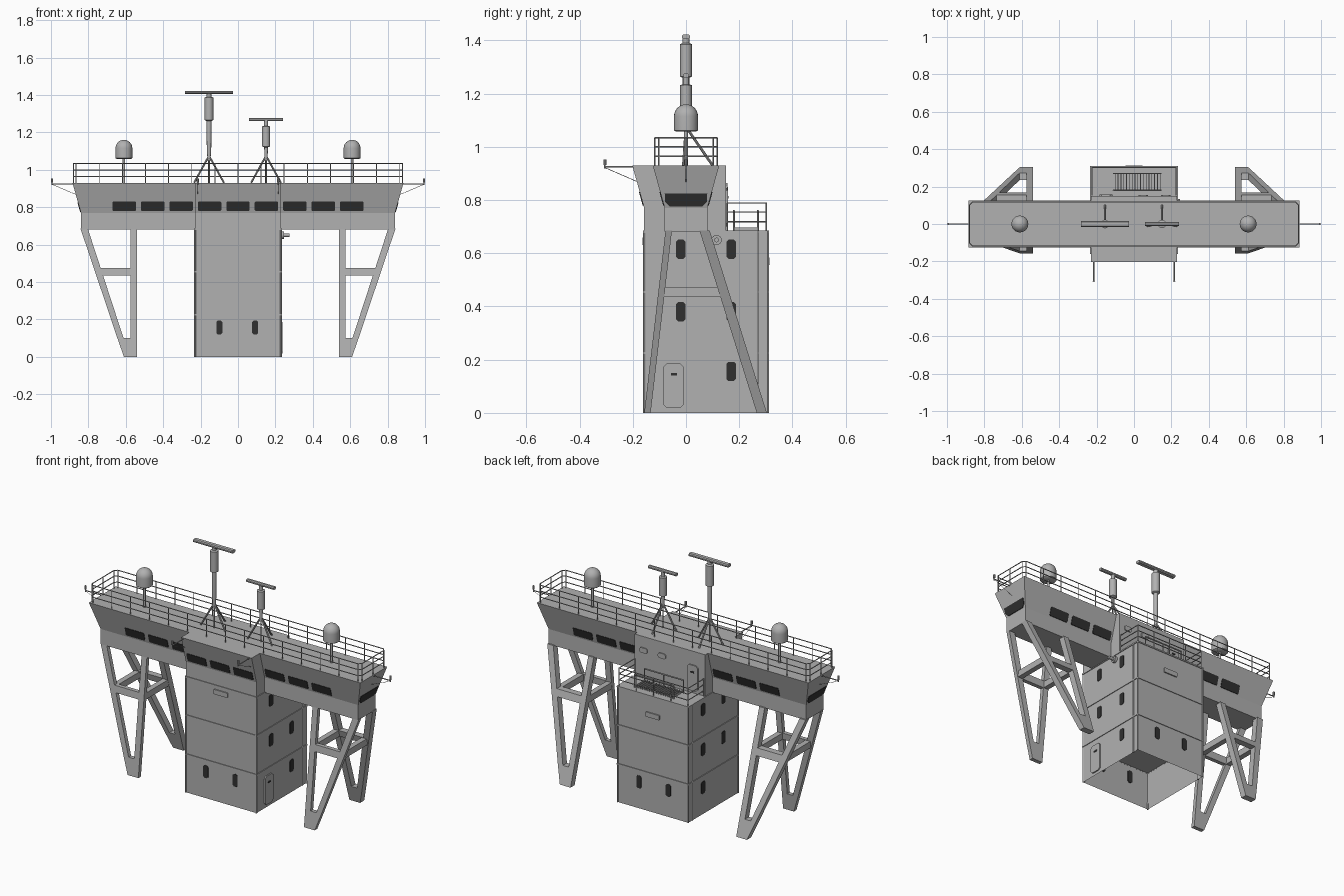
import bpy, bmesh, math
from mathutils import Vector

cube = bpy.data.objects.get("Cube")
if cube:
    bpy.data.objects.remove(cube, do_unlink=True)


def material(name, rgb):
    m = bpy.data.materials.new(name)
    m.use_nodes = True
    m.diffuse_color = (*rgb, 1)
    m.node_tree.nodes["Principled BSDF"].inputs["Base Color"].default_value = (*rgb, 1)
    return m


GREY = material("ship grey", (0.44, 0.44, 0.44))
DARK = material("dark glass", (0.03, 0.03, 0.03))


def finish(name, bm, mat=GREY, smooth=False):
    bmesh.ops.recalc_face_normals(bm, faces=bm.faces)
    me = bpy.data.meshes.new(name)
    bm.to_mesh(me)
    bm.free()
    ob = bpy.data.objects.new(name, me)
    bpy.context.collection.objects.link(ob)
    me.materials.append(mat)
    if smooth:
        bpy.ops.object.select_all(action='DESELECT')
        ob.select_set(True)
        bpy.context.view_layer.objects.active = ob
        bpy.ops.object.shade_smooth_by_angle(angle=math.radians(40))
    return ob


def loft(bm, rings):
    rows = [[bm.verts.new(p) for p in ring] for ring in rings]
    n = len(rows[0])
    for a, b in zip(rows, rows[1:]):
        for i in range(n):
            bm.faces.new((a[i], a[(i + 1) % n], b[(i + 1) % n], b[i]))
    bm.faces.new(rows[0])
    bm.faces.new(rows[-1])


def prism(bm, poly, place, w0, w1):
    loft(bm, [[place(u, v, w) for u, v in poly] for w in (w0, w1)])


def box(bm, x0, x1, y0, y1, z0, z1):
    prism(bm, [(x0, y0), (x1, y0), (x1, y1), (x0, y1)], lambda u, v, w: (u, v, w), z0, z1)


def tube(bm, a, b, r, n=6):
    a, b = Vector(a), Vector(b)
    q = (b - a).to_track_quat('Z', 'Y')
    ring = [q @ Vector((r * math.cos(t), r * math.sin(t), 0))
            for t in (2 * math.pi * i / n for i in range(n))]
    loft(bm, [[a + p for p in ring], [b + p for p in ring]])


def lathe(name, x, y, profile, n=24):
    bm = bmesh.new()
    loft(bm, [[(x + r * math.cos(2 * math.pi * i / n), y + r * math.sin(2 * math.pi * i / n), z)
               for i in range(n)] for r, z in profile])
    return finish(name, bm, smooth=True)


def pane(u, v, w, h, c=0.008):
    # Rectangle with clipped corners
    a, b = w / 2, h / 2
    return [(u + sx * p, v + sy * q) for sx, sy, p, q in (
        (-1, -1, a, b - c), (-1, -1, a - c, b), (1, -1, a - c, b), (1, -1, a, b - c),
        (1, 1, a, b - c), (1, 1, a - c, b), (-1, 1, a - c, b), (-1, 1, a, b - c))]


# Main dimensions
HX, Y0, Y1, DECK, ROOF = 0.23, -0.157, 0.307, 0.685, 0.93


def flare(z):
    return max(0, z - 0.77) / 0.16 * 0.045


# Wall mappings: u along the wall, v up, w outwards
def tower_front(u, v, w): return (u, Y0 - w, v)
def tower_back(u, v, w): return (u, Y1 + w, v)
def tower_left(u, v, w): return (HX + w, u, v)
def tower_right(u, v, w): return (-HX - w, u, v)
def wing_front(u, v, w): return (u, -0.08 - flare(v) - w, v)
def wing_back(u, v, w): return (u, 0.08 + flare(v) + w, v)
def block_front(u, v, w): return (u, -0.157 - flare(v) - w, v)
def block_back(u, v, w): return (u, 0.15 + w, v)


# Tower, hollow below the first floor
bm = bmesh.new()
box(bm, -HX, HX, Y0, Y1, 0, DECK)
bm.normal_update()
bmesh.ops.recalc_face_normals(bm, faces=bm.faces)
base = min(bm.faces, key=lambda f: f.calc_center_median().z)
bmesh.ops.inset_region(bm, faces=[base], thickness=0.005)
bmesh.ops.translate(bm, verts=base.verts, vec=(0, 0, 0.225))
finish("tower", bm)

# Floor bands and corner strips
bm = bmesh.new()
e = 0.004
for z in (0.225, 0.455, DECK - 0.004):
    for y in (Y0, Y1):
        box(bm, -HX - e, HX + e, y - e, y + e, z - e, z + e)
    for x in (-HX, HX):
        box(bm, x - e, x + e, Y0 - e, Y1 + e, z - e, z + e)
for x in (-HX, HX):
    for y in (Y0, Y1, Y1 - 0.037):
        tube(bm, (x, y, 0), (x, y, DECK), 0.005)
finish("tower_trim", bm)

# Bridge wings and central wheelhouse
bm = bmesh.new()
rings = []
for z in (DECK - 0.004, 0.77, ROOF):
    x, y = 0.84 + flare(z), 0.08 + flare(z)
    rings.append([(-x, -y, z), (x, -y, z), (x, y, z), (-x, y, z)])
loft(bm, rings)
finish("bridge_wings", bm)
bm = bmesh.new()
prism(bm, [(-0.157, DECK), (-0.157, 0.77), (-0.202, ROOF), (0.15, ROOF), (0.15, DECK)],
      lambda u, v, w: (w, u, v), -HX, HX)
finish("wheelhouse", bm)

# Windows
bm = bmesh.new()
for i in range(-4, 5):
    wall = block_front if abs(i) < 2 else wing_front
    prism(bm, pane(i * 0.152, 0.805, 0.125, 0.05, 0.004), wall, -0.001, 0.003)
    if abs(i) >= 2:
        prism(bm, pane(i * 0.152, 0.805, 0.125, 0.05, 0.004), wing_back, -0.001, 0.003)
for s in (-1, 1):
    prism(bm, [(-0.08, 0.825), (-0.078, 0.793), (-0.06, 0.775), (0.06, 0.775), (0.078, 0.793),
               (0.08, 0.825)], lambda u, v, w: (s * (0.84 + flare(v) + w), u, v), -0.001, 0.003)
for wall in (tower_front, tower_back):
    for x in (-0.1, 0.092):
        prism(bm, pane(x, 0.156, 0.032, 0.074), wall, -0.0065, 0.002)
for wall in (tower_left, tower_right):
    for y, z in ((0.17, 0.156), (0.17, 0.38), (0.17, 0.615), (-0.02, 0.38), (-0.02, 0.615)):
        prism(bm, pane(y, z, 0.037, 0.072), wall, -0.0065, 0.002)
finish("windows", bm, DARK)

# Doors, wall panels and hatches
bm = bmesh.new()
prism(bm, pane(-0.047, 0.102, 0.075, 0.168, 0.012), tower_left, 0, 0.007)
prism(bm, pane(-0.15, 0.775, 0.07, 0.15, 0.012), block_back, 0, 0.007)
for x in (0.05, 0.17):
    prism(bm, pane(x, 0.85, 0.05, 0.03), block_back, 0, 0.006)
prism(bm, pane(0, 0.645, 0.09, 0.028, 0.003), tower_front, 0, 0.007)
prism(bm, pane(0, 0.57, 0.09, 0.028, 0.003), tower_back, 0, 0.007)
finish("doors_and_panels", bm)
bm = bmesh.new()
prism(bm, pane(-0.045, 0.145, 0.024, 0.01, 0.002), tower_left, 0.006, 0.009)
prism(bm, pane(-0.15, 0.81, 0.024, 0.01, 0.002), block_back, 0.006, 0.009)
finish("door_slots", bm, DARK)

# Horn on the tower side
bm = bmesh.new()
tube(bm, (HX, 0.115, 0.65), (0.275, 0.115, 0.65), 0.009, 12)
tube(bm, (HX, 0.115, 0.65), (0.245, 0.115, 0.65), 0.019, 16)
finish("side_horn", bm, smooth=True)

# Support legs: open frames leaning forward and back, with cross ties
def front_y(z): return -0.145 + z / 0.685 * 0.08
def back_y(z): return 0.285 - z / 0.685 * 0.215


LEG_PARTS = (
    [(0.54, 0), (0.575, 0), (0.575, 0.685), (0.54, 0.685)],
    [(0.575, 0), (0.61, 0), (0.645, 0.1), (0.575, 0.1)],
    [(0.612, 0.1), (0.645, 0.1), (0.842, 0.685), (0.803, 0.685)],
    [(0.575, 0.435), (0.735, 0.435), (0.745, 0.475), (0.575, 0.475)])
for s, side in ((1, "left"), (-1, "right")):
    for lean, t, end in ((front_y, 0.012, "front"), (back_y, 0.019, "back")):
        bm = bmesh.new()
        for part in LEG_PARTS:
            prism(bm, part, lambda u, v, w: (s * u, lean(v) + w, v), -t, t)
        finish(f"{side}_{end}_leg", bm)
    bm = bmesh.new()
    for x in (0.557, 0.74):
        box(bm, s * x - 0.016, s * x + 0.016, front_y(0.455), back_y(0.455), 0.435, 0.473)
    finish(f"{side}_leg_ties", bm)


# Railings
def railing(name, path, heights, z, spacing, closed):
    bm = bmesh.new()
    for a, b in zip(path, path[1:] + path[:1] if closed else path[1:]):
        a, b = Vector((*a, z)), Vector((*b, z))
        for h in heights:
            up = Vector((0, 0, h))
            tube(bm, a + up, b + up, 0.0028, 5)
        n = max(1, round((b - a).length / spacing))
        for i in range(n + 1):
            p = a.lerp(b, i / n)
            tube(bm, p, p + Vector((0, 0, heights[-1])), 0.0028, 5)
    finish(name, bm)


rx, ry, c = 0.88, 0.117, 0.015
railing("roof_railing", [(-rx, c - ry), (c - rx, -ry), (rx - c, -ry), (rx, c - ry),
                         (rx, ry - c), (rx - c, ry), (c - rx, ry), (-rx, ry - c)],
        (0.034, 0.07, 0.104), ROOF, 0.125, True)
railing("deck_railing", [(-0.225, 0.155), (-0.225, 0.302), (0.225, 0.302), (0.225, 0.155)],
        (0.034, 0.07, 0.104), DECK, 0.11, False)

# Stair hatch on the rear deck
bm = bmesh.new()
for i in range(17):
    x = -0.1 + i * 0.015
    box(bm, x - 0.002, x + 0.002, 0.18, 0.27, DECK, DECK + 0.012)
for y in (0.18, 0.27):
    tube(bm, (-0.11, y, 0.76), (0.145, y, 0.76), 0.004)
    for x in (-0.11, 0.02, 0.145):
        tube(bm, (x, y, DECK), (x, y, 0.76), 0.004)
finish("stair_hatch", bm)

# Radar masts on tripods
for name, x, profile, half, zb in (
        ("large_radar", -0.155, [(0.008, 1.05), (0.012, 1.12), (0.013, 1.26), (0.023, 1.265),
                                 (0.023, 1.385), (0.013, 1.39), (0.013, 1.408)], 0.128, 1.405),
        ("small_radar", 0.15, [(0.008, 1.05), (0.01, 1.12), (0.022, 1.125), (0.022, 1.232),
                               (0.011, 1.235), (0.011, 1.265)], 0.09, 1.26)):
    lathe(name + "_mast", x, 0, profile, 16)
    bm = bmesh.new()
    for dx, dy in ((-0.08, -0.01), (0.08, -0.01), (0, 0.1)):
        tube(bm, (x + dx, dy, ROOF), (x, 0, 1.075), 0.005, 8)
    tube(bm, (x, 0, ROOF), (x, 0, 1.07), 0.004, 8)
    finish(name + "_tripod", bm)
    bm = bmesh.new()
    d = half * 0.12
    prism(bm, pane(0, zb + 0.008, 2 * d, 0.017, 0.005),
          lambda u, v, w: (x + w, u, v), -half, half)
    finish(name + "_bar", bm)

# Satellite domes
for s, side in ((1, "left"), (-1, "right")):
    dome = [(0.045 * math.cos(a), 1.115 + 0.045 * math.sin(a))
            for a in (i * math.pi / 16 for i in range(8))]
    lathe(side + "_dome", s * 0.61, 0, [(0.038, 1.057), (0.045, 1.062)] + dome + [(0.002, 1.16)])
    lathe(side + "_dome_post", s * 0.61, 0, [(0.007, ROOF), (0.007, 1.06)], 10)

# Lamp arms at the wing tips and the wheelhouse front
bm = bmesh.new()
for s in (-1, 1):
    for root, tip, stay in (((s * 0.88, 0), (s * 0.994, 0), (s * 0.86, 0, 0.865)),
                            ((s * 0.215, -0.198), (s * 0.215, -0.305), (s * 0.215, -0.185, 0.87))):
        tube(bm, (*root, 0.925), (*tip, 0.925), 0.003)
        tube(bm, (*tip, 0.922), stay, 0.0012, 4)
        tube(bm, (*tip, 0.918), (*tip, 0.935), 0.003)
        tube(bm, (*tip, 0.932), (*tip, 0.953), 0.006, 10)
finish("lamp_arms", bm)
